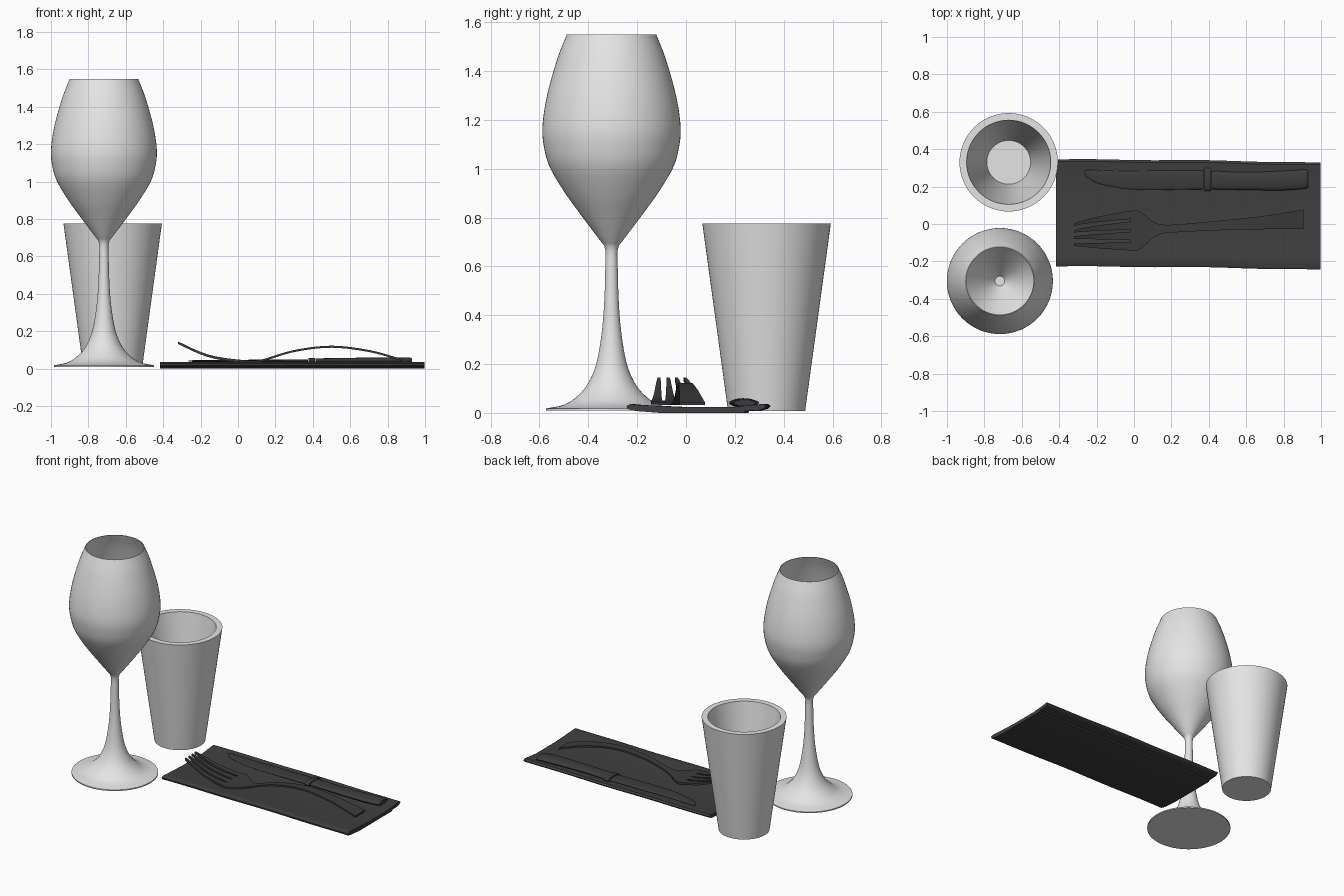
import bpy, bmesh, math
from mathutils import Vector

if "Cube" in bpy.data.objects:
    bpy.data.objects.remove(bpy.data.objects["Cube"])


def material(name, rgb):
    m = bpy.data.materials.new(name)
    m.use_nodes = True
    m.diffuse_color = (*rgb, 1)
    m.node_tree.nodes["Principled BSDF"].inputs["Base Color"].default_value = (*rgb, 1)
    return m


pale = material("pale glass", (0.78, 0.78, 0.78))
cloth = material("charcoal cloth", (0.05, 0.05, 0.05))
metal = material("dark metal", (0.045, 0.045, 0.045))


def spline(points, steps=6):
    """Smooth curve through points of any dimension."""
    pts = [Vector(p) for p in points]
    pts = [2 * pts[0] - pts[1]] + pts + [2 * pts[-1] - pts[-2]]
    out = []
    for a, b, c, d in zip(pts, pts[1:], pts[2:], pts[3:]):
        for i in range(steps):
            t = i / steps
            out.append(b + (c - a) * t / 2 + (a - 2.5 * b + 2 * c - d / 2) * t * t
                       + (1.5 * (b - c) + (d - a) / 2) * t ** 3)
    return out + [pts[-2]]


def loft(name, rings, mat, angle=40):
    """Skin a row of equal closed rings and cap both ends."""
    bm = bmesh.new()
    loops = [[bm.verts.new(p) for p in ring] for ring in rings]
    for lo, hi in zip(loops, loops[1:]):
        for i in range(len(lo)):
            bm.faces.new((lo[i - 1], lo[i], hi[i], hi[i - 1]))
    bm.faces.new(loops[0])
    bm.faces.new(loops[-1])
    bmesh.ops.recalc_face_normals(bm, faces=bm.faces)
    mesh = bpy.data.meshes.new(name)
    bm.to_mesh(mesh)
    bm.free()
    mesh.materials.append(mat)
    obj = bpy.data.objects.new(name, mesh)
    bpy.context.collection.objects.link(obj)
    bpy.ops.object.select_all(action="DESELECT")
    obj.select_set(True)
    bpy.context.view_layer.objects.active = obj
    bpy.ops.object.shade_smooth_by_angle(angle=math.radians(angle))
    return obj


def lathe(name, profile, x, y, sides=64):
    turn = [2 * math.pi * i / sides for i in range(sides)]
    return loft(name, [[(x + r * math.cos(a), y + r * math.sin(a), z) for a in turn]
                       for r, z in profile], pale)


# Wine glass: flared foot and stem, tulip bowl with a thin wall
foot = spline([(0.268, 0.018), (0.2, 0.032), (0.15, 0.06), (0.1, 0.115), (0.063, 0.2),
               (0.04, 0.33), (0.029, 0.47), (0.024, 0.66)])
bowl = spline([(0.03, 0.685), (0.065, 0.73), (0.125, 0.81), (0.19, 0.9), (0.25, 1.0),
               (0.275, 1.08), (0.283, 1.17), (0.264, 1.3), (0.222, 1.45), (0.183, 1.55)])
inside = [(r - 0.004, z) for r, z in reversed(bowl)]
lathe("wine_glass", [(0.268, 0.01)] + foot + bowl + inside, -0.717, -0.305)

# Tumbler: straight tapered cup with a thick wall
lathe("tumbler", [(0.158, 0.008), (0.263, 0.775), (0.225, 0.775), (0.117, 0.04)],
      -0.67, 0.33)

# Folded napkin: rolled long edges, with a flap step underneath
section = [(0.25, 0.008), (0.245, 0.0), (-0.1, 0.0), (-0.2, 0.008), (-0.232, 0.016),
           (-0.235, 0.028), (-0.22, 0.036), (-0.18, 0.032), (0, 0.024), (0.2, 0.024),
           (0.29, 0.034), (0.325, 0.037), (0.337, 0.028), (0.325, 0.016), (0.3, 0.01)]
rings = []
for i in range(25):
    t = i / 24
    x = -0.418 + 1.416 * t
    sway = 0.008 - 0.018 * t * t + 0.002 * math.sin(14 * t)
    rings.append([(x, y + sway, z) for y, z in section])
loft("napkin", rings, cloth)

# Knife: oval sections (x, upper edge y, lower edge y, half thickness)
blade = spline([(-0.265, 0.282, 0.272, 0.002), (-0.245, 0.289, 0.245, 0.004),
                (-0.18, 0.287, 0.213, 0.005), (-0.05, 0.283, 0.188, 0.006),
                (0.1, 0.285, 0.182, 0.007), (0.375, 0.286, 0.186, 0.009)])
bolster = [Vector(p) for p in ((0.378, 0.3, 0.176, 0.016), (0.412, 0.3, 0.176, 0.016))]
handle = spline([(0.415, 0.284, 0.186, 0.014), (0.6, 0.277, 0.182, 0.017),
                 (0.8, 0.284, 0.18, 0.019), (0.915, 0.291, 0.19, 0.018),
                 (0.93, 0.284, 0.198, 0.012)])


def ovals(stations, z, sides=20):
    return [[(x, (hi + lo) / 2 + (hi - lo) / 2 * math.cos(2 * math.pi * i / sides),
              z + h * math.sin(2 * math.pi * i / sides)) for i in range(sides)]
            for x, hi, lo, h in stations]


for name, part in (("knife_blade", blade), ("knife_bolster", bolster),
                   ("knife_handle", handle)):
    loft(name, ovals(part, 0.041), metal)

# Fork: bent strips that follow one side curve
curve = spline([(-0.32, 0.145), (-0.2, 0.09), (-0.1, 0.062), (0.05, 0.045), (0.13, 0.05),
                (0.3, 0.1), (0.5, 0.123), (0.7, 0.1), (0.85, 0.06), (0.91, 0.042)])


def fork_height(x):
    for a, b in zip(curve, curve[1:]):
        if x <= b.x:
            return a.y + (b.y - a.y) * (x - a.x) / (b.x - a.x)
    return curve[-1].y


def strip(name, stations, thick):
    rings = []
    for x, y, w in stations:
        z = fork_height(x)
        rings.append([(x, y - w, z - thick), (x, y + w, z - thick),
                      (x, y + w, z), (x, y - w, z)])
    loft(name, rings, metal)


strip("fork_handle", spline([(-0.02, -0.035, 0.109), (0.02, -0.035, 0.106),
                             (0.06, -0.033, 0.08), (0.1, -0.031, 0.045),
                             (0.15, -0.028, 0.025), (0.25, -0.022, 0.021),
                             (0.5, -0.005, 0.027), (0.7, 0.008, 0.036),
                             (0.905, 0.025, 0.052)]), 0.011)
for n, (tip, root) in enumerate(((-0.005, 0.051), (-0.04, -0.007),
                                 (-0.073, -0.063), (-0.11, -0.12))):
    stations = []
    for i in range(17):
        s = i / 16
        stations.append((-0.32 + 0.32 * s, tip + (root - tip) * s ** 0.7,
                         0.006 + 0.017 * s ** 0.8))
    strip(f"fork_tine_{n + 1}", stations, 0.014)
